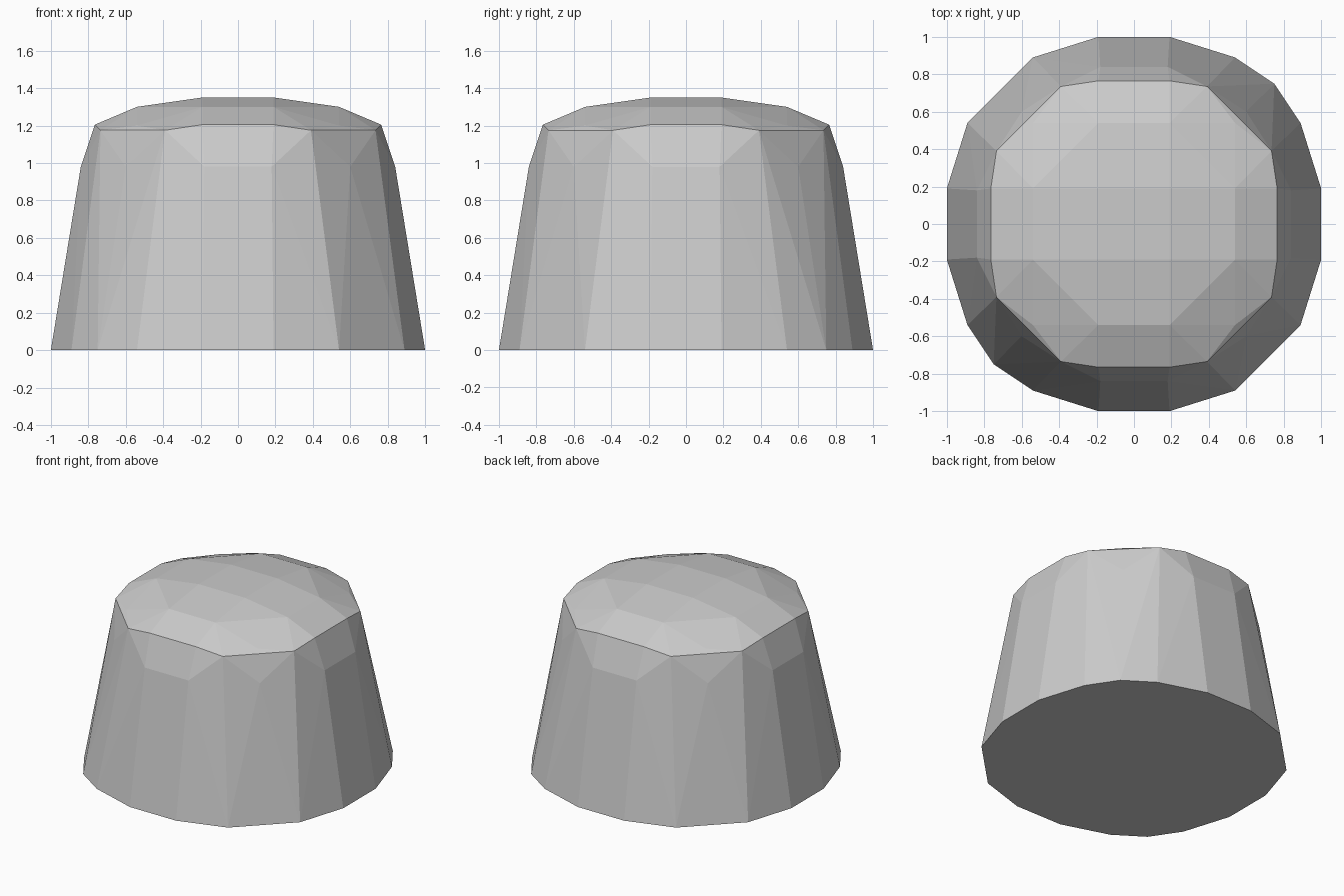
import bpy
import bmesh
import math

if "Cube" in bpy.data.objects:
    bpy.data.objects.remove(bpy.data.objects["Cube"])


def mirrored(points):
    """Repeat (a, b, z) points in all four quadrants and with x and y swapped."""
    result = set()
    for a, b, z in points:
        for x, y in ((a, b), (b, a)):
            for sx in (1, -1):
                for sy in (1, -1):
                    result.add((sx * x, sy * y, z))
    return sorted(result)


# One eighth of each ring, from the base up to the domed top
base = [(0.19, 1.00, 0.0), (0.54, 0.89, 0.0)]
shoulder = [(0.18, 0.84, 0.98), (0.60, 0.60, 0.98)]
rim = [(0.19, 0.765, 1.205), (0.39, 0.735, 1.175)]
dome = [(0.19, 0.19, 1.35), (0.19, 0.54, 1.30), (0.54, 0.54, 1.20)]

points = mirrored(base + shoulder + rim + dome)
# The base has an extra corner on two opposite diagonals only
points += [(0.75, 0.75, 0.0), (-0.75, -0.75, 0.0)]

# Tapered faceted body: the convex skin around the rings
bm = bmesh.new()
for p in points:
    bm.verts.new(p)
hull = bmesh.ops.convex_hull(bm, input=bm.verts[:])
loose = [v for v in bm.verts if not v.link_faces]
bmesh.ops.delete(bm, geom=loose, context='VERTS')
bmesh.ops.dissolve_limit(bm, angle_limit=math.radians(0.5),
                         verts=bm.verts[:], edges=bm.edges[:])
bmesh.ops.recalc_face_normals(bm, faces=bm.faces[:])

mesh = bpy.data.meshes.new("tapered_domed_body")
bm.to_mesh(mesh)
bm.free()
body = bpy.data.objects.new("tapered_domed_body", mesh)
bpy.context.collection.objects.link(body)
